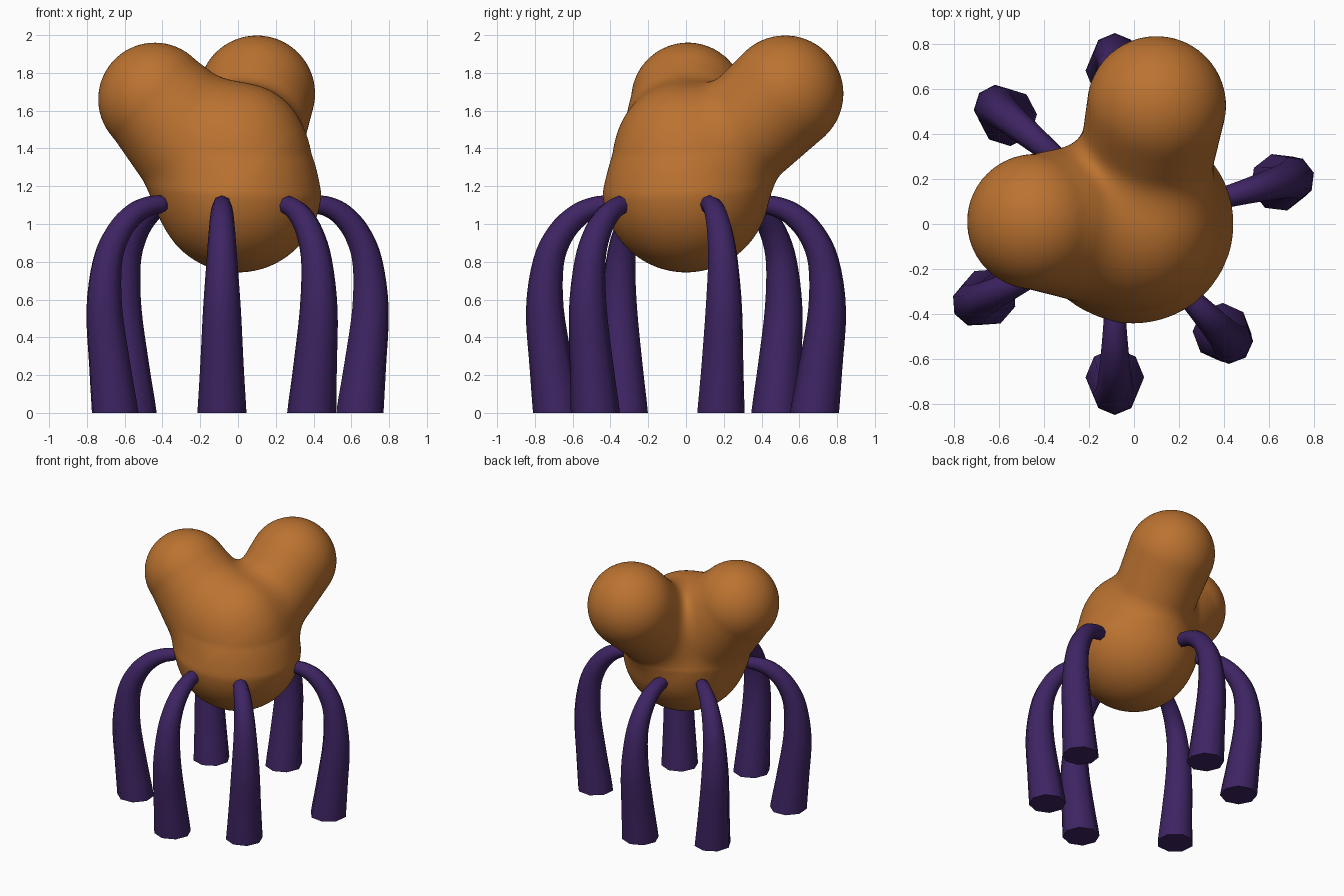
import bpy, bmesh, math
from mathutils import Vector as V

if "Cube" in bpy.data.objects:
    bpy.data.objects.remove(bpy.data.objects["Cube"])


def material(name, rgb):
    m = bpy.data.materials.new(name)
    m.diffuse_color = (*rgb, 1)
    m.use_nodes = True
    m.node_tree.nodes["Principled BSDF"].inputs["Base Color"].default_value = m.diffuse_color
    return m


ORANGE = material("burnt orange", (0.50, 0.17, 0.03))
PURPLE = material("dark purple", (0.048, 0.018, 0.125))


def finish(bm, name, mat, angle):
    bmesh.ops.recalc_face_normals(bm, faces=bm.faces)
    me = bpy.data.meshes.new(name)
    bm.to_mesh(me)
    bm.free()
    me.materials.append(mat)
    ob = bpy.data.objects.new(name, me)
    bpy.context.collection.objects.link(ob)
    bpy.ops.object.select_all(action='DESELECT')
    ob.select_set(True)
    bpy.context.view_layer.objects.active = ob
    bpy.ops.object.shade_smooth_by_angle(angle=math.radians(angle))


# Body: rounded trunk with two lobes, blended as one soft surface
# each limb: start, end, start radius, end radius
LIMBS = [
    (V((0, 0, 1.18)), V((0.01, -0.01, 1.39)), 0.43, 0.355),
    (V((0, 0, 1.20)), V((-0.44, 0.01, 1.66)), 0.40, 0.30),
    (V((0, 0, 1.20)), V((0.10, 0.525, 1.69)), 0.28, 0.308),
]


def limb_distance(p, a, b, ra, rb):
    d = b - a
    t = min(1, max(0, (p - a).dot(d) / d.length_squared))
    return (p - a - d * t).length - (ra + (rb - ra) * t)


def body_distance(p, k=0.10):
    r = 9
    for limb in LIMBS:
        d = limb_distance(p, *limb)
        h = max(k - abs(r - d), 0) / k
        r = min(r, d) - h * h * k / 4
    return r


bm = bmesh.new()
bmesh.ops.create_icosphere(bm, subdivisions=6, radius=1)
heart = V((-0.08, 0.12, 1.40))
for v in bm.verts:
    n = v.co.normalized()
    lo, hi = 0.0, 1.2
    for _ in range(16):
        mid = (lo + hi) / 2
        if body_distance(heart + n * mid) < 0:
            lo = mid
        else:
            hi = mid
    v.co = heart + n * lo
finish(bm, "body", ORANGE, 60)

# Legs: tapered tubes, foot on the ground, tip bent into the body
# (share of the way from foot to tip, height, radius)
PROFILE = [(0, 0, .13), (-.12, .25, .115), (-.24, .55, .10), (-.17, .80, .082),
           (.06, .95, .071), (.38, 1.045, .062), (.70, 1.09, .054), (1, 1.105, .048)]


def smooth_path(pts, steps=4):
    pts = [V(p) for p in pts]
    ext = [2 * pts[0] - pts[1]] + pts + [2 * pts[-1] - pts[-2]]
    out = []
    for i in range(1, len(ext) - 2):
        a, b, c, d = ext[i - 1:i + 3]
        for s in range(steps):
            t = s / steps
            out.append(0.5 * (2 * b + (c - a) * t + (2 * a - 5 * b + 4 * c - d) * t * t
                              + (3 * b - a - 3 * c + d) * t ** 3))
    return out + [pts[-1]]


def leg(name, foot, tip, sides=8):
    f, t = V((*foot, 0)), V((*tip, 0))
    path = [(f.lerp(t, s) + V((0, 0, z)), r) for s, z, r in smooth_path(PROFILE)]
    # rounded tip
    end, r = path[-1]
    fwd = (end - path[-2][0]).normalized()
    path += [(end + fwd * r * 0.5, r * 0.82), (end + fwd * r * 0.8, r * 0.45)]
    side = V((0, 0, 1)).cross(t - f).normalized()
    bm = bmesh.new()
    rings = []
    for i, (p, r) in enumerate(path):
        if i == 0:
            tan = V((0, 0, 1))
        else:
            tan = (path[min(i + 1, len(path) - 1)][0] - path[i - 1][0]).normalized()
        up = tan.cross(side).normalized()
        rings.append([bm.verts.new(p + r * (side * math.cos(a) + up * math.sin(a)))
                      for a in (j * math.tau / sides for j in range(sides))])
    for a, b in zip(rings, rings[1:]):
        for j in range(sides):
            k = (j + 1) % sides
            bm.faces.new((a[j], a[k], b[k], b[j]))
    bm.faces.new(rings[0])
    bm.faces.new(rings[-1])
    finish(bm, name, PURPLE, 60)


leg("front_leg", (-.085, -.68), (-.085, -.40))
leg("front_right_leg", (.39, -.48), (.235, -.315))
leg("right_leg", (.645, .185), (.41, .12))
leg("back_leg", (-.085, .68), (-.085, .40))
leg("back_left_leg", (-.56, .475), (-.35, .30))
leg("front_left_leg", (-.65, -.325), (-.41, -.205))
